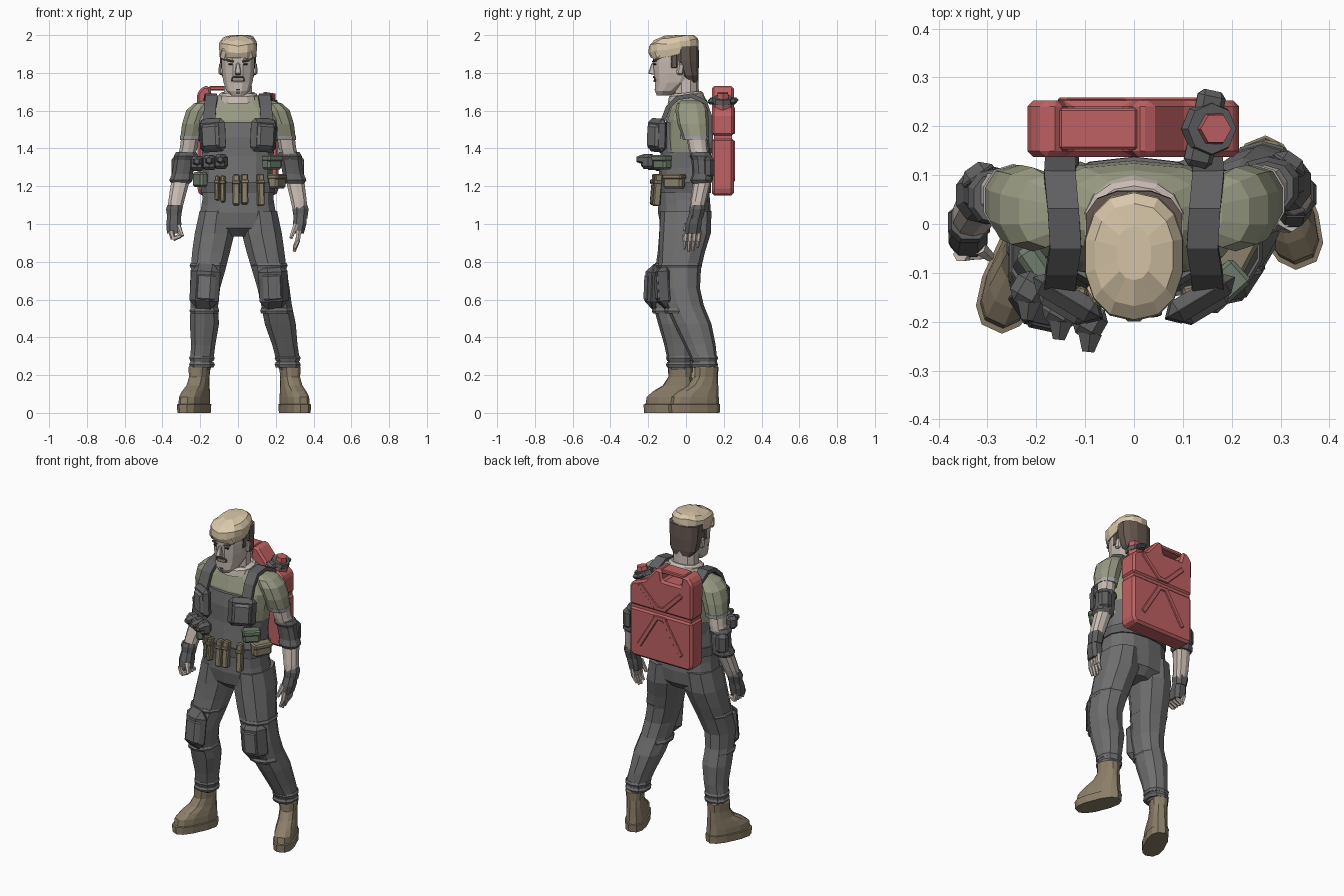
import bpy, bmesh, math, random
from mathutils import Vector

random.seed(3)
COL = dict(cloth=(.16, .16, .163), gear=(.115, .115, .12), shirt=(.32, .33, .23), skin=(.58, .50, .45),
           blond=(.70, .58, .40), brown=(.13, .095, .08), boot=(.26, .21, .14), red=(.52, .12, .125),
           tan=(.26, .22, .15), green=(.16, .20, .15), trim=(.4, .4, .4), dark=(.03, .025, .025))


def finish(name, bm, col, bevel=0):
    bmesh.ops.recalc_face_normals(bm, faces=bm.faces)
    me = bpy.data.meshes.new(name)
    bm.to_mesh(me)
    bm.free()
    ob = bpy.data.objects.new(name, me)
    bpy.context.collection.objects.link(ob)
    mat = bpy.data.materials.get(col) or bpy.data.materials.new(col)
    mat.diffuse_color = (*COL[col], 1)
    me.materials.append(mat)
    if bevel:
        m = ob.modifiers.new("bevel", 'BEVEL')
        m.width, m.segments, m.limit_method = bevel, 1, 'ANGLE'
    return ob


def loft(name, rings, col, n=10, p=2.3, tilt=0, jitter=0):
    """Stack of horizontal rings: (z, centre x, centre y, radius x, radius y)."""
    bm = bmesh.new()
    rows = []
    for z, cx, cy, rx, ry in rings:
        row = []
        for i in range(n):
            a = 2 * math.pi * (i + .5) / n
            c, s = math.cos(a) / math.cos(math.pi / n), math.sin(a)
            dx = rx * math.copysign(abs(c) ** (2 / p), c)
            dy = ry * math.copysign(abs(s) ** (2 / p), s)
            j = random.uniform(-jitter, jitter)
            row.append(bm.verts.new((cx + dx, cy + dy, min(2, z + tilt * dy + j))))
        rows.append(row)
    for a, b in zip(rows, rows[1:]):
        for i in range(n):
            k = (i + 1) % n
            bm.faces.new((a[i], a[k], b[k], b[i]))
    bm.faces.new(rows[0])
    bm.faces.new(rows[-1])
    return finish(name, bm, col)


def box(name, loc, size, col, rot=(0, 0, 0), bevel=.006, top=1):
    bm = bmesh.new()
    bmesh.ops.create_cube(bm, size=1)
    for v in bm.verts:
        k = top if v.co.z > 0 else 1
        v.co = Vector((v.co.x * size[0] * k, v.co.y * size[1] * k, v.co.z * size[2]))
    ob = finish(name, bm, col, bevel)
    ob.location, ob.rotation_euler = loc, [math.radians(r) for r in rot]
    return ob


def bar(name, a, b, r1, r2, col, n=6):
    a, b = Vector(a), Vector(b)
    bm = bmesh.new()
    bmesh.ops.create_cone(bm, cap_ends=True, segments=n, radius1=r1, radius2=r2, depth=(b - a).length)
    ob = finish(name, bm, col)
    ob.location = (a + b) / 2
    ob.rotation_euler = (b - a).to_track_quat('Z', 'Y').to_euler()
    return ob


def prism(name, pts, y0, y1, col, bevel=0):
    bm = bmesh.new()
    f = bm.faces.new([bm.verts.new((x, y0, z)) for x, z in pts])
    ext = bmesh.ops.extrude_face_region(bm, geom=[f])
    bmesh.ops.translate(bm, vec=(0, y1 - y0, 0), verts=[v for v in ext['geom'] if isinstance(v, bmesh.types.BMVert)])
    return finish(name, bm, col, bevel)


def ribbon(name, path, w, col):
    bm = bmesh.new()
    prs = [[bm.verts.new((x + s * w / 2, y, z)) for s in (-1, 1)] for x, y, z in path]
    for a, b in zip(prs, prs[1:]):
        bm.faces.new((a[0], a[1], b[1], b[0]))
    ob = finish(name, bm, col)
    m = ob.modifiers.new("thick", 'SOLIDIFY')
    m.thickness, m.offset = .024, 0
    return ob


# Head, face and hair
loft("neck", [(1.58, 0, .02, .09, .08), (1.7, 0, .0, .074, .068), (1.8, 0, .0, .07, .064)], "skin")
loft("head", [(1.68, 0, -.122, .034, .034), (1.705, 0, -.1, .062, .066), (1.75, 0, -.065, .077, .103),
              (1.8, 0, -.055, .085, .118), (1.86, 0, -.055, .088, .122), (1.93, 0, -.06, .086, .118)], "skin", 12)
loft("hair_sides", [(1.745, 0, .035, .056, .026), (1.785, 0, .016, .086, .051), (1.86, 0, -.002, .096, .073),
                    (1.94, 0, -.003, .098, .072)], "brown", 12, 2.5)
loft("hair_top", [(1.895, 0, -.062, .094, .125), (1.93, 0, -.066, .1, .133), (1.962, 0, -.066, .099, .13),
                  (1.985, 0, -.063, .08, .105), (2, 0, -.06, .035, .055)], "blond", 14, 2.3, .15, .007)
for x, z, r in ((-.07, 1.9, 25), (-.03, 1.915, 10), (.015, 1.91, -8), (.055, 1.9, -22)):
    box("hair_fringe", (x, -.178 + abs(x) * .45, z), (.046, .03, .065), "blond", (14, r, x * 400), .01)
box("nose", (0, -.178, 1.822), (.034, .036, .06), "skin", (-10, 0, 0), .004, .5)
box("moustache", (0, -.166, 1.778), (.056, .02, .012), "brown", bevel=.004)
box("goatee", (0, -.152, 1.704), (.036, .022, .04), "brown", (18, 0, 0), .008)
box("lips", (0, -.164, 1.757), (.045, .016, .012), "skin", bevel=.003)
for s in (-1, 1):
    box("eyebrow", (s * .04, -.165, 1.864), (.042, .02, .01), "brown", (0, s * -10, s * 14), .003)
    box("eye", (s * .038, -.163, 1.846), (.024, .018, .008), "dark", (0, 0, s * 12), .002)
    box("moustache_end", (s * .03, -.16, 1.766), (.01, .018, .024), "brown", (0, s * -15, s * 12), .004)
    box("ear", (s * .09, -.03, 1.82), (.02, .036, .062), "skin", (-10, 0, s * 15), .008)
    box("sideburn", (s * .085, -.062, 1.865), (.012, .034, .08), "brown", bevel=.004)

# Shirt, vest, collar and shoulder straps
loft("shirt_body", [(1.3, 0, .005, .178, .12), (1.45, 0, .005, .2, .122), (1.55, 0, .012, .218, .118),
                    (1.61, 0, .018, .2, .106), (1.655, 0, .018, .14, .092), (1.69, 0, .008, .09, .078)], "shirt", 14, 2.4)
loft("collar", [(1.65, 0, .003, .106, .1), (1.685, 0, .0, .1, .09), (1.695, 0, 0, .085, .078)], "skin", 14, 2.2, .12)
loft("vest", [(1.1, 0, -.012, .19, .137), (1.2, 0, -.012, .187, .137), (1.3, 0, -.008, .182, .132),
              (1.38, 0, 0, .19, .132)], "cloth", 14, 2.5)
loft("vest_bib", [(1.36, 0, 0, .176, .136), (1.46, 0, 0, .172, .138), (1.54, 0, .005, .165, .132)], "cloth", 14, 2.6)
loft("belt", [(1.165, 0, -.012, .195, .145), (1.22, 0, -.012, .194, .145)], "gear", 14, 2.5)
for s in (-1, 1):
    ribbon("shoulder_strap", [(s * x, y, z) for x, y, z in (
        (.15, -.132, 1.46), (.152, -.125, 1.54), (.148, -.094, 1.62), (.14, -.045, 1.667), (.145, .03, 1.68),
        (.152, .1, 1.645), (.15, .13, 1.56), (.145, .133, 1.4))], .064, "gear")

# Chest, belly and belt gear
for s in (-1, 1):
    box("chest_pouch", (s * .135, -.152, 1.47), (.16, .05, .178), "gear", (0, s * 3, s * 31), .024)
    box("chest_pouch_panel", (s * .145, -.17, 1.465), (.115, .035, .135), "cloth", (0, s * 3, s * 31), .02)
for x, y, w, z in ((-.215, -.135, .07, 1.32), (-.15, -.175, .07, 1.325), (-.09, -.2, .065, 1.33)):
    box("utility_pouch", (x, y, z), (w, .07, .08), "gear", (0, 0, -30), .018)
    bar("pouch_stud", (x, y - .025, z + .012), (x - .004, y - .062, z + .012), .028, .014, "gear", 6)
box("green_pouch", (.18, -.125, 1.325), (.1, .06, .075), "green", (0, 0, 42), .012)
box("green_pouch_flap", (.182, -.128, 1.348), (.105, .066, .034), "green", (0, 0, 42), .008)
box("green_belt_pouch", (-.2, -.085, 1.235), (.09, .05, .08), "green", (0, 0, -55), .012)
box("tan_belt_pouch", (.205, -.062, 1.225), (.11, .06, .075), "tan", (0, 0, 62), .012)
box("tan_pouch_flap", (.207, -.063, 1.25), (.115, .066, .03), "tan", (0, 0, 62), .008)
for x, y, w, z, h in ((-.11, -.152, .022, 1.19, .13), (-.08, -.158, .024, 1.185, .14), (-.01, -.165, .036, 1.18, .16),
                      (.035, -.165, .036, 1.185, .16), (.12, -.152, .034, 1.18, .17)):
    box("belt_magazine", (x, y, z), (w, .04, h), "tan", (-5, 0, x * 120), .006)
    box("magazine_strap", (x, y - .002, z + h * .25), (w + .006, .044, .018), "tan", (-5, 0, x * 120), .003)

# Pelvis and legs; the pose is asymmetric so each leg has its own rings
loft("pelvis", [(1.15, 0, -.01, .185, .135), (1.06, 0, -.008, .2, .14), (.98, 0, -.005, .185, .128),
                (.935, 0, 0, .07, .085)], "cloth", 14, 2.4)
LEGS = {
    -1: [(1.07, -.11, -.005, .093, .133), (.95, -.124, -.012, .105, .13), (.85, -.143, -.035, .1, .115),
         (.76, -.158, -.06, .092, .103), (.66, -.175, -.09, .08, .1), (.57, -.178, -.082, .073, .093),
         (.47, -.178, -.055, .077, .092), (.36, -.184, -.038, .064, .077), (.29, -.191, -.034, .062, .066), (.23, -.196, -.03, .05, .056)],
    1: [(1.07, .112, 0, .095, .135), (.95, .126, -.005, .106, .136), (.85, .146, -.022, .1, .122),
        (.76, .165, -.033, .092, .112), (.66, .188, -.03, .085, .104), (.57, .204, -.008, .081, .102),
        (.47, .224, .035, .082, .1), (.36, .248, .073, .067, .084), (.29, .263, .094, .063, .07), (.23, .267, .104, .05, .058)]}
BOOT = [(0, -.065, .06, .14), (.045, -.065, .063, .143), (.047, -.062, .056, .135), (.085, -.06, .056, .13),
        (.115, -.042, .053, .11), (.145, -.015, .049, .082), (.19, 0, .047, .064), (.24, .002, .052, .066), (.255, 0, .044, .055)]
for s, rings in LEGS.items():
    loft("trouser_leg", rings, "cloth", 10, 2.3)
    ankle, knee = rings[-1], rings[4]
    # rolled cuffs and knee pad straps, taken from the leg rings
    for i, t in ((8, 0), (8, -.035), (5, -.03), (3, .02)):
        _, cx, cy, rx, ry = rings[i]
        loft("leg_band", [(rings[i][0] + t - .014, cx, cy, rx, ry), (rings[i][0] + t, cx, cy, rx + .006, ry + .006),
                          (rings[i][0] + t + .014, cx, cy, rx, ry)], "cloth", 10, 2.3)
    kx, ky = knee[1], knee[2] - knee[4]
    pitch = -3 if s < 0 else 3
    box("knee_pad", (kx, ky + .025, .67), (.158, .09, .24), "gear", (pitch, s * -3, s * 12), .042)
    box("knee_pad_cap", (kx, ky - .004, .665), (.11, .045, .165), "cloth", (pitch, s * -3, s * 12), .024)
    boot = loft("boot", [(z, 0, cy, rx, ry) for z, cy, rx, ry in BOOT], "boot", 12, 2.6)
    boot.location = (ankle[1] + s * .009, ankle[2], 0)
    boot.rotation_euler = (0, 0, math.radians(-25 if s < 0 else 22))

# Sleeves and arms
ARMS = {
    -1: [(1.52, -.245, .045, .048, .056), (1.4, -.262, .06, .046, .052), (1.3, -.29, .065, .045, .047),
         (1.22, -.306, .052, .048, .047), (1.12, -.327, .022, .042, .042), (1.04, -.338, -.005, .034, .035)],
    1: [(1.52, .245, .05, .048, .056), (1.4, .262, .065, .046, .052), (1.3, .288, .088, .045, .048),
        (1.22, .304, .085, .048, .048), (1.12, .322, .065, .042, .043), (1.04, .331, .052, .034, .037)]}
for s, rings in ARMS.items():
    loft("sleeve", [(1.655, s * .145, .024, .035, .05), (1.637, s * .18, .026, .056, .074), (1.6, s * .208, .03, .066, .086),
                    (1.53, s * .232, .038, .064, .083), (1.46, s * .247, .05, .058, .07)], "shirt", 10, 2.3)
    loft("sleeve_trim", [(1.445, s * .25, .052, .057, .068), (1.467, s * .247, .05, .061, .073)], "trim", 10, 2.3)
    loft("arm", rings, "skin", 10)
    _, ex, ey, _, _ = rings[2]
    loft("elbow_guard", [(1.215, ex + s * .014, ey - .006, .05, .05), (1.232, ex + s * .012, ey - .006, .062, .06),
                         (1.265, ex + s * .004, ey, .056, .054), (1.34, ex - s * .008, ey - .006, .056, .053),
                         (1.36, ex - s * .014, ey - .01, .064, .06), (1.38, ex - s * .016, ey - .012, .054, .052)], "gear", 10)
    box("elbow_cap", (ex + s * .03, ey + .034, 1.3), (.075, .045, .12), "gear", (0, 0, s * -35), .02)
    _, wx, wy, _, _ = rings[5]
    loft("glove_cuff", [(1.03, wx, wy, .036, .04), (1.08, wx, wy + .008, .043, .045), (1.1, wx - s * .003, wy + .012, .039, .04)], "gear", 8)

# Gloved hands: a fist on one side, relaxed fingers on the other
loft("fist_palm", [(1.05, -.338, -.005, .035, .037), (1, -.34, -.017, .04, .044), (.95, -.34, -.026, .036, .044)], "gear", 8, 2.6)
loft("open_palm", [(1.05, .331, .05, .034, .038), (1, .326, .04, .036, .045), (.95, .32, .034, .028, .044)], "gear", 8, 2.6)
for i in range(4):
    y = -.062 + i * .024
    bar("fist_finger", (-.355, y, .965), (-.342, y, .92), .016, .014, "skin")
    bar("fist_finger_tip", (-.344, y, .922), (-.304, y, .937), .014, .011, "skin")
    y = -.001 + i * .023
    drop = (0, .014, .01, -.008)[i]
    bar("finger", (.322, y, .965), (.316, y - .004, .91), .015, .013, "skin")
    bar("finger_tip", (.316, y - .004, .912), (.297, y - .008, .868 - drop), .013, .008, "skin")
bar("fist_thumb", (-.318, -.047, .99), (-.296, -.066, .935), .016, .011, "skin")
bar("thumb", (.308, .007, 1), (.28, -.01, .925), .016, .01, "skin")

# Fuel can worn on the back
LOW = [(-.2, 1.15), (.197, 1.15), (.215, 1.175), (.215, 1.455), (-.215, 1.455), (-.215, 1.175)]
TOP = [(-.215, 1.467), (.215, 1.467), (.215, 1.585), (.195, 1.61), (.11, 1.64), (.035, 1.73), (0, 1.73), (-.012, 1.665),
       (-.135, 1.665), (-.15, 1.73), (-.185, 1.73), (-.218, 1.69)]
prism("can_lower", LOW, .137, .253, "red", .014)
prism("can_upper", TOP, .137, .253, "red", .012)
box("can_seam", (0, .195, 1.46), (.41, .096, .06), "red", bevel=0)
box("can_handle", (-.073, .195, 1.718), (.16, .085, .024), "red", bevel=.005)
for s in (-1, 1):
    for z0, z1 in ((1.49, 1.61), (1.43, 1.23)):
        box("can_rib", (s * .085, .25, (z0 + z1) / 2), (.03, .018, math.hypot(.12, z1 - z0)), "red",
            (0, s * math.degrees(math.atan2(.12, z1 - z0)), 0), .004)
        box("can_cross_bar", (0, .25, z0), (.09, .018, .026), "red", bevel=.004)
bar("can_neck", (.15, .195, 1.6), (.163, .195, 1.66), .05, .045, "red", 6)
bar("cap_ring", (.152, .195, 1.645), (.16, .195, 1.67), .058, .052, "gear", 8)
bar("cap", (.163, .195, 1.665), (.168, .195, 1.695), .036, .032, "red", 6)
box("cap_latch", (.145, .195, 1.652), (.06, .16, .028), "gear", (0, 15, -12), .012)
